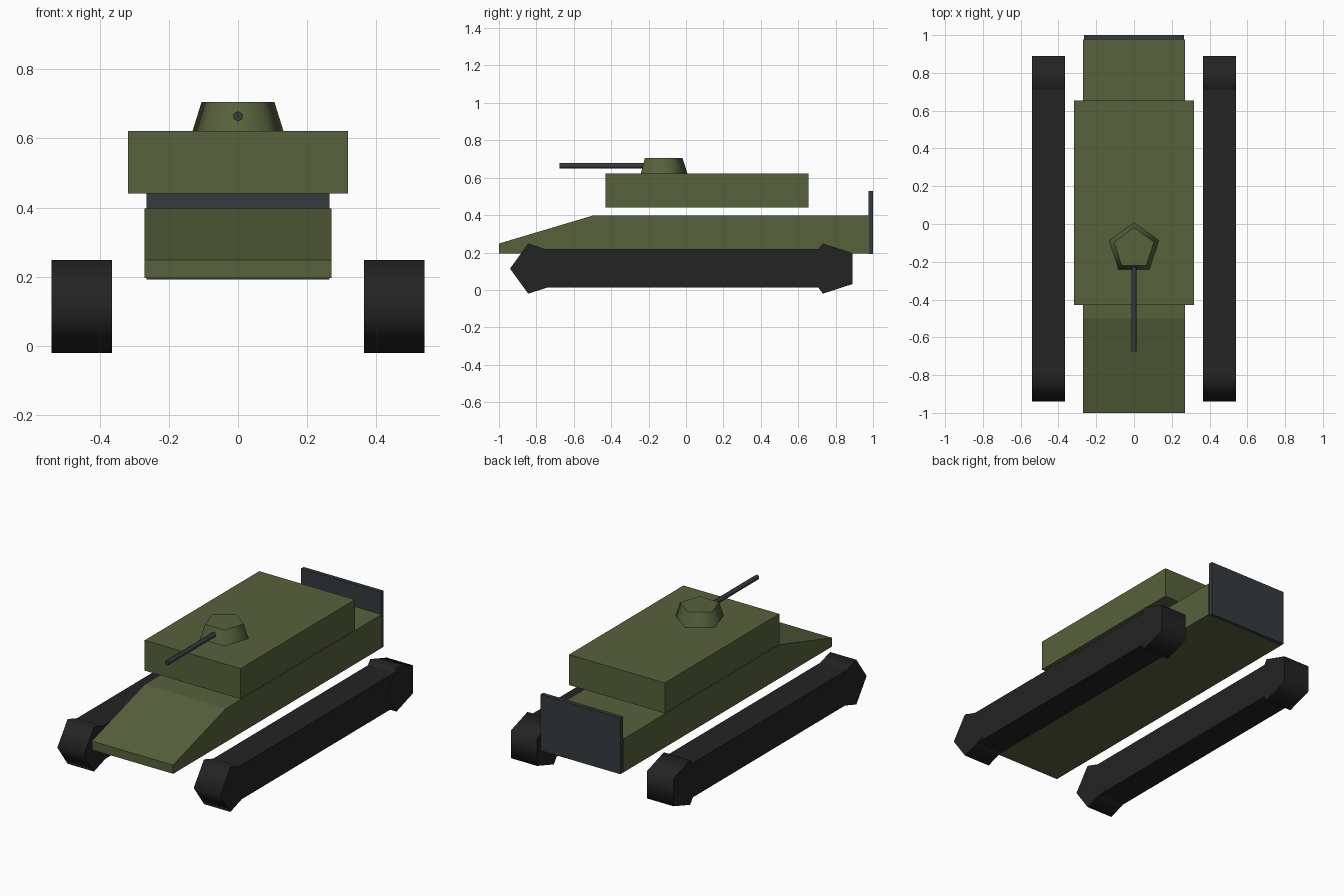
import bpy
import bmesh
import math
from mathutils import Matrix, Vector

cube = bpy.data.objects.get("Cube")
if cube:
    bpy.data.objects.remove(cube)


def material(name, rgb):
    m = bpy.data.materials.new(name)
    m.use_nodes = True
    color = (*rgb, 1)
    m.diffuse_color = color
    m.node_tree.nodes["Principled BSDF"].inputs["Base Color"].default_value = color
    return m


green = material("olive green", (0.095, 0.119, 0.045))
black = material("track black", (0.017, 0.017, 0.017))
steel = material("dark steel", (0.036, 0.043, 0.048))


def add_object(name, bm, mat, smooth=False):
    bmesh.ops.recalc_face_normals(bm, faces=bm.faces)
    mesh = bpy.data.meshes.new(name)
    bm.to_mesh(mesh)
    bm.free()
    mesh.materials.append(mat)
    obj = bpy.data.objects.new(name, mesh)
    bpy.context.collection.objects.link(obj)
    if smooth:
        bpy.ops.object.select_all(action="DESELECT")
        obj.select_set(True)
        bpy.context.view_layer.objects.active = obj
        bpy.ops.object.shade_smooth_by_angle(angle=math.radians(75))
    return obj


def extrude_profile(name, profile, x0, x1, mat):
    """Extrude a (y, z) outline from x0 to x1."""
    bm = bmesh.new()
    face = bm.faces.new([bm.verts.new((x0, y, z)) for y, z in profile])
    ext = bmesh.ops.extrude_face_region(bm, geom=[face])["geom"]
    moved = [v for v in ext if isinstance(v, bmesh.types.BMVert)]
    bmesh.ops.translate(bm, verts=moved, vec=(x1 - x0, 0, 0))
    return add_object(name, bm, mat)


def box(name, x, y, z, mat):
    profile = [(y[0], z[0]), (y[1], z[0]), (y[1], z[1]), (y[0], z[1])]
    return extrude_profile(name, profile, x[0], x[1], mat)


def cylinder(name, start, end, sides, r1, r2, spin, mat):
    """Prism or frustum running from start to end."""
    start, end = Vector(start), Vector(end)
    axis = end - start
    turn = Vector((0, 0, 1)).rotation_difference(axis).to_matrix().to_4x4()
    matrix = Matrix.Translation((start + end) / 2) @ turn @ Matrix.Rotation(spin, 4, "Z")
    bm = bmesh.new()
    bmesh.ops.create_cone(bm, cap_ends=True, segments=sides, radius1=r1,
                          radius2=r2, depth=axis.length, matrix=matrix)
    return add_object(name, bm, mat, smooth=True)


# Hull with sloped nose, superstructure and rear plate
extrude_profile("hull", [(-1, 0.196), (-1, 0.248), (-0.5, 0.397),
                         (0.978, 0.397), (0.978, 0.196)], -0.27, 0.27, green)
box("superstructure", (-0.318, 0.318), (-0.43, 0.655), (0.44, 0.622), green)
box("rear_plate", (-0.264, 0.264), (0.976, 1.0), (0.192, 0.53), steel)

# Five-sided turret with one corner towards the left, and its gun
cylinder("turret", (0, -0.13, 0.622), (0, -0.13, 0.705), 5, 0.138, 0.111,
         math.radians(90 * 0), green)
cylinder("gun_barrel", (0, -0.13, 0.664), (0, -0.675, 0.664), 6, 0.015, 0.015,
         0, steel)

# Tracks: a flat run between two five-sided wheels, corner up
for side, s in (("left", 1), ("right", -1)):
    box(side + "_track_run", (s * 0.366, s * 0.539), (-0.8, 0.775), (0.014, 0.22), black)
    for end, y in (("front", -0.8), ("rear", 0.775)):
        cylinder(f"{side}_{end}_track_wheel", (0.365, y, 0.114), (0.54, y, 0.114),
                 5, 0.141, 0.141, math.pi, black)
        bpy.context.object.location.x = 0 if s > 0 else -0.905
